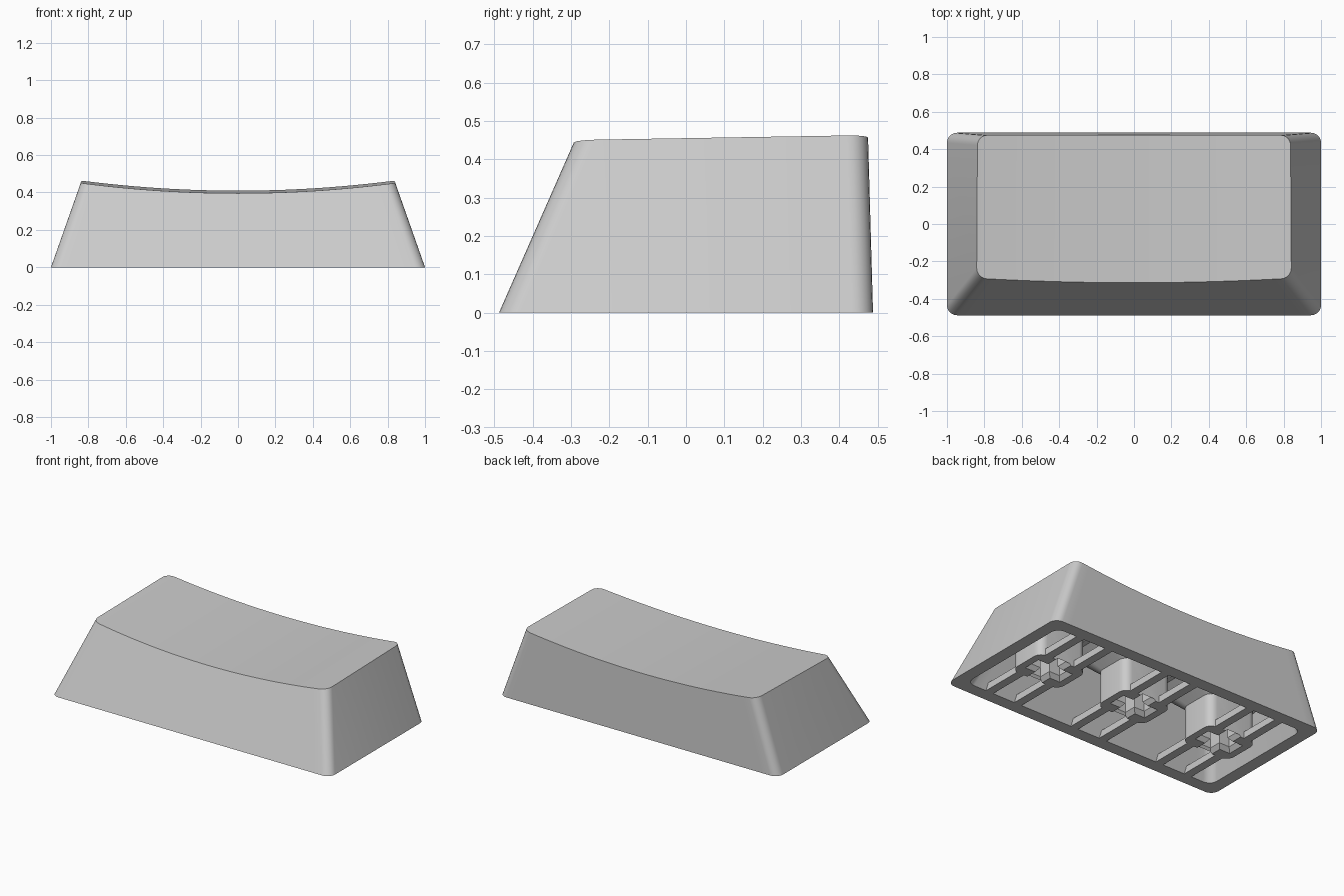
import bpy, bmesh, math

cube = bpy.data.objects.get("Cube")
if cube:
    bpy.data.objects.remove(cube, do_unlink=True)

HEIGHT, DISH, TILT, SKEW = 0.457, 0.054, 0.0175, 0.094
BASE, TOP = (1.0, 0.488), (0.839, 0.381)
WALL, ROOF = 0.081, 0.054
RADIUS, THROW = 0.054, 0.215
STEM = (0.175, 0.129)
STEM_X = {"left": 0.64, "centre": 0, "right": -0.64}

grey = bpy.data.materials.new("light_grey_plastic")
grey.use_nodes = True
colour = (0.6, 0.6, 0.6, 1)
grey.diffuse_color = colour
grey.node_tree.nodes["Principled BSDF"].inputs["Base Color"].default_value = colour


def make(name, bm, helper=False):
    bmesh.ops.recalc_face_normals(bm, faces=bm.faces[:])
    mesh = bpy.data.meshes.new(name)
    bm.to_mesh(mesh)
    bm.free()
    mesh.materials.append(grey)
    ob = bpy.data.objects.new(name, mesh)
    bpy.context.collection.objects.link(ob)
    ob.hide_render = helper
    return ob


def rounded_rect(w, h, r, arc=6, straight=1):
    """Ring whose front and back halves share the same x values."""
    corner = [(-w + r - r * math.cos(a), -h + r - r * math.sin(a))
              for a in (math.pi / 2 * i / arc for i in range(arc + 1))]
    middle = [(-(w - r) + 2 * (w - r) * i / straight, -h) for i in range(1, straight)]
    front = corner + middle + [(-x, y) for x, y in reversed(corner)]
    return front + [(x, -y) for x, y in reversed(front)]


def bridge(bm, a, b):
    n = len(a)
    for i in range(n):
        j = (i + 1) % n
        bm.faces.new((a[i], a[j], b[j], b[i]))


def cap(bm, ring):
    n = len(ring)
    for i in range(n // 2 - 1):
        bm.faces.new((ring[i], ring[i + 1], ring[n - 2 - i], ring[n - 1 - i]))


def tapered_skin(bm, depth, bottom=0.0):
    """Tapered wall with dished, tilted top; depth 0 is outside, 1 is inside."""
    size = [[v - WALL * depth for v in half] for half in (BASE, TOP)]
    low, high = (rounded_rect(w, h, RADIUS, 6, 32) for w, h in size)
    full = HEIGHT - ROOF * depth

    def at(p, q, z):
        t = z / full
        return p[0] + (q[0] - p[0]) * t, p[1] + (q[1] + SKEW - p[1]) * t, z

    foot, rim = [], []
    for p, q in zip(low, high):
        z = full
        for _ in range(8):
            x, y, _z = at(p, q, z)
            z = full + TILT * (y - SKEW) - DISH * (1 - (x / TOP[0]) ** 2)
        foot.append(bm.verts.new(at(p, q, bottom)))
        rim.append(bm.verts.new(at(p, q, z)))
    bridge(bm, foot, rim)
    cap(bm, rim)
    return foot


def loft(name, sections, x, helper=False):
    """Solid through (z, ring) sections."""
    bm = bmesh.new()
    rings = [[bm.verts.new((px + x, py, z)) for px, py in ring] for z, ring in sections]
    for a, b in zip(rings, rings[1:]):
        bridge(bm, a, b)
    bm.faces.new(rings[0])
    bm.faces.new(rings[-1])
    return make(name, bm, helper)


def rect(w, h):
    return [(-w, -h), (w, -h), (w, h), (-w, h)]


def boolean(ob, other, operation):
    mod = ob.modifiers.new("cut", 'BOOLEAN')
    mod.operation, mod.solver, mod.object = operation, 'EXACT', other


def finish(ob):
    bpy.ops.object.select_all(action='DESELECT')
    ob.select_set(True)
    bpy.context.view_layer.objects.active = ob
    for mod in list(ob.modifiers):
        bpy.ops.object.modifier_apply(modifier=mod.name)
    bpy.ops.object.shade_smooth_by_angle(angle=math.radians(30))


# Hollow cap: outer skin, inner skin and the flat rim between them
bm = bmesh.new()
bridge(bm, tapered_skin(bm, 0), tapered_skin(bm, 1))
finish(make("key_shell", bm))

# Helper that keeps the flared supports inside the walls
bm = bmesh.new()
bm.faces.new(tapered_skin(bm, 0.5, -0.1))
limit = make("support_limit", bm, True)
helpers = [limit]

for side, x in STEM_X.items():
    # Cross socket cutters with a bevelled mouth
    arms = []
    for w, h in ((0.108, 0.037), (0.034, 0.117)):
        mouth = rect(w + 0.0295, h + 0.0295)
        arms.append(loft("socket_cutter", [(-0.01, mouth), (0.027, rect(w, h)),
                                           (THROW, rect(w, h))], x, True))
    helpers += arms

    # Stem post flaring into the roof
    post = rounded_rect(*STEM, RADIUS)
    flare = [(px * 2.53, py * 2.53) for px, py in post]
    stem = loft(side + "_stem", [(0, post), (THROW, post), (0.4, flare)], x)
    boolean(stem, limit, 'INTERSECT')
    parts = [stem]

    # Pair of low ribs running from front wall to back wall
    for label, offset in (("outer", 0.107), ("inner", -0.107)):
        bar = rect(0.027, 0.412)
        parts.append(loft(f"{side}_{label}_rib", [(0, bar), (0.043, bar)], x + offset))
    for part in parts:
        for arm in arms:
            boolean(part, arm, 'DIFFERENCE')
        finish(part)

for ob in helpers:
    bpy.data.objects.remove(ob, do_unlink=True)
